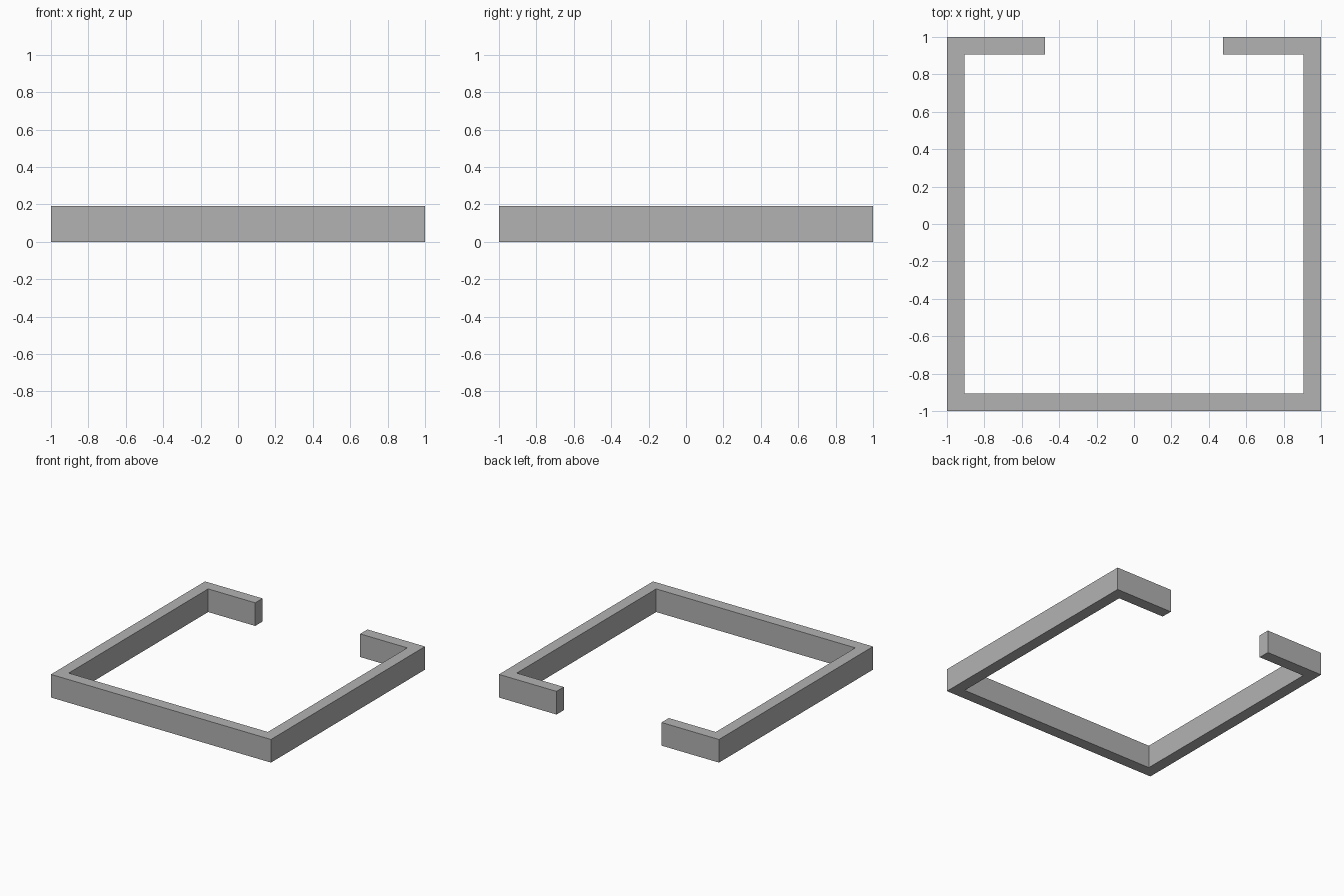
import bpy
import bmesh

HALF = 1.0      # outer half width
INNER = 0.905   # inner half width
GAP = 0.477     # half width of the opening at the back
HEIGHT = 0.19

# Remove the default cube
cube = bpy.data.objects.get("Cube")
if cube:
    bpy.data.objects.remove(cube, do_unlink=True)

# Plain grey finish
grey = bpy.data.materials.new("grey")
grey.use_nodes = True
colour = (0.448, 0.448, 0.448, 1)
grey.diffuse_color = colour
grey.node_tree.nodes["Principled BSDF"].inputs["Base Color"].default_value = colour

# Half of the open frame outline, from the outer front corner to the inner one
half = [(HALF, -HALF), (HALF, HALF), (GAP, HALF),
        (GAP, INNER), (INNER, INNER), (INNER, -INNER)]
outline = half + [(-x, y) for x, y in reversed(half)]

# Open rectangular frame with two short returns at the back
bm = bmesh.new()
base = bm.faces.new([bm.verts.new((x, y, 0)) for x, y in outline])
walls = bmesh.ops.extrude_face_region(bm, geom=[base], use_keep_orig=True)
top = [v for v in walls["geom"] if isinstance(v, bmesh.types.BMVert)]
bmesh.ops.translate(bm, verts=top, vec=(0, 0, HEIGHT))
bmesh.ops.recalc_face_normals(bm, faces=bm.faces)
mesh = bpy.data.meshes.new("open_frame")
bm.to_mesh(mesh)
bm.free()
mesh.materials.append(grey)
frame = bpy.data.objects.new("open_frame", mesh)
bpy.context.collection.objects.link(frame)
